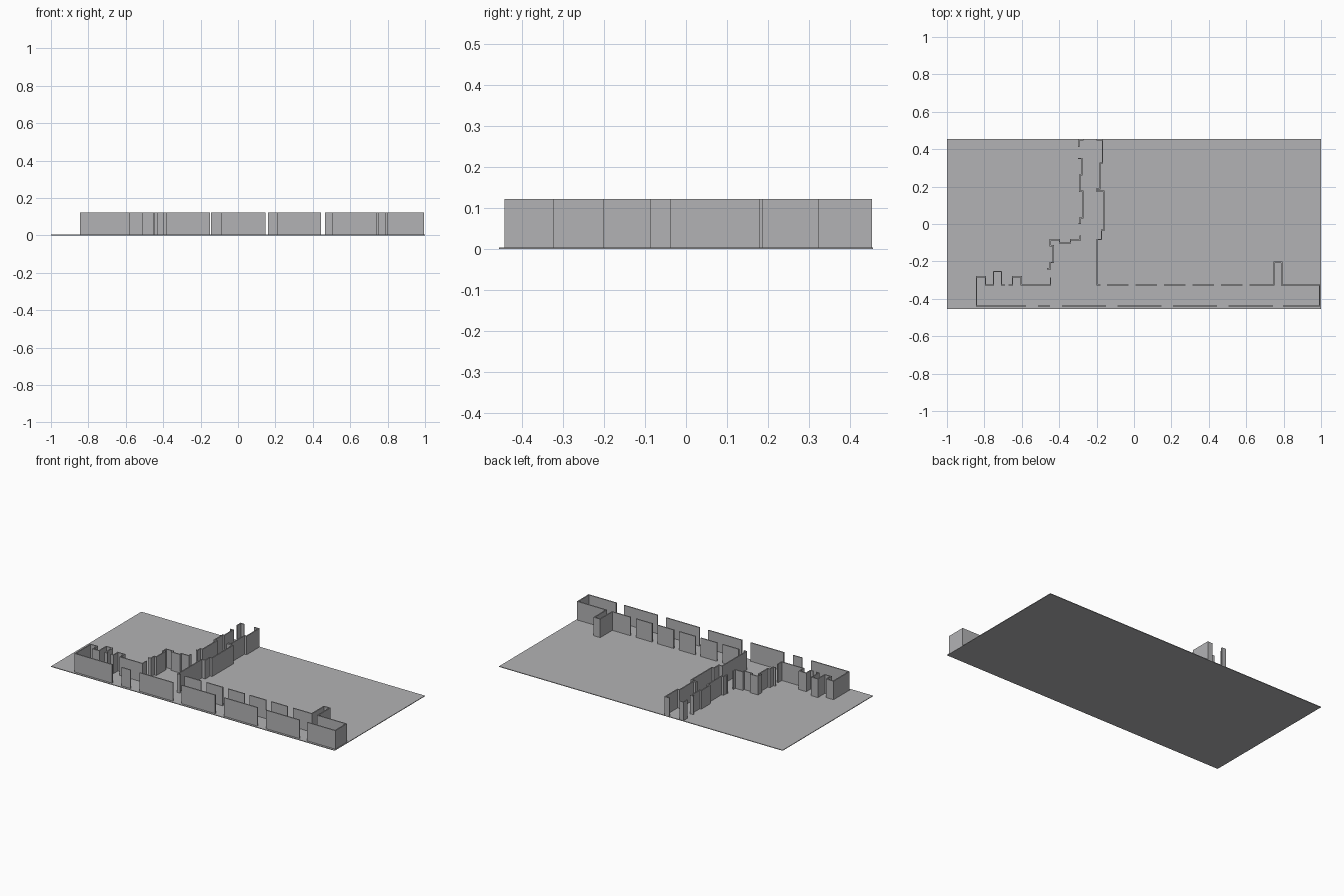
import bpy
import bmesh
from mathutils import Vector

cube = bpy.data.objects.get("Cube")
if cube:
    bpy.data.objects.remove(cube, do_unlink=True)

BASE, TOP, THICK = 0.004, 0.122, 0.007

grey = bpy.data.materials.new("plain_grey")
grey.use_nodes = True
grey.diffuse_color = (0.45, 0.45, 0.46, 1)
grey.node_tree.nodes["Principled BSDF"].inputs["Base Color"].default_value = (0.45, 0.45, 0.46, 1)


def finish(name, bm):
    bmesh.ops.recalc_face_normals(bm, faces=bm.faces)
    mesh = bpy.data.meshes.new(name)
    bm.to_mesh(mesh)
    bm.free()
    mesh.materials.append(grey)
    obj = bpy.data.objects.new(name, mesh)
    bpy.context.collection.objects.link(obj)


def add_wall(bm, path):
    """Thin wall with mitred corners along a path of (x, y) points."""
    pts = [Vector(p) for p in path]
    dirs = [(b - a).normalized() for a, b in zip(pts, pts[1:])]
    normals = [Vector((-d.y, d.x)) for d in dirs]
    rows = []
    for i, p in enumerate(pts):
        n0, n1 = normals[max(i - 1, 0)], normals[min(i, len(normals) - 1)]
        off = (n0 + n1) / (1 + n0.dot(n1)) * THICK / 2
        rows.append([bm.verts.new((*(p + s * off), z))
                     for s, z in ((1, BASE), (1, TOP), (-1, TOP), (-1, BASE))])
    for a, b in zip(rows, rows[1:]):
        for k in range(4):
            m = (k + 1) % 4
            bm.faces.new((a[k], a[m], b[m], b[k]))
    bm.faces.new(rows[0])
    bm.faces.new(rows[-1][::-1])


def walls(name, paths):
    bm = bmesh.new()
    for path in paths:
        add_wall(bm, path)
    finish(name, bm)


# Ground slab
bm = bmesh.new()
bmesh.ops.create_cube(bm, size=1)
bmesh.ops.scale(bm, vec=(2, 0.91, BASE), verts=bm.verts)
bmesh.ops.translate(bm, vec=(0, 0, BASE / 2), verts=bm.verts)
finish("ground_slab", bm)

# Long front wall, broken by regular openings
FRONT, INNER = -0.438, -0.326
spans = [(-0.513, -0.449)]
spans += [(-0.385 + 0.297 * i, -0.149 + 0.297 * i) for i in range(4)]
walls("front_wall", [[(a, FRONT), (b, FRONT)] for a, b in spans])

# Left end with its alcoves
walls("left_end_wall", [
    [(-0.578, FRONT), (-0.842, FRONT), (-0.842, -0.282), (-0.794, -0.282),
     (-0.794, INNER), (-0.751, INNER), (-0.751, -0.254), (-0.708, -0.254),
     (-0.708, INNER), (-0.69, INNER)],
    [(-0.67, INNER), (-0.65, INNER), (-0.65, -0.282), (-0.603, -0.282),
     (-0.603, INNER), (-0.446, INNER), (-0.446, -0.285)],
])

# Right end with its alcove
walls("right_end_wall", [
    [(0.797, FRONT), (0.992, FRONT), (0.992, INNER), (0.79, INNER),
     (0.79, -0.204), (0.749, -0.204), (0.749, INNER), (0.618, INNER)],
])

# Inner wall panels between narrow openings
walls("inner_wall", [
    [(-0.145 + 0.1525 * i, INNER), (-0.03 + 0.1525 * i, INNER)] for i in range(5)
])

# Stepped wall on the left of the side passage
walls("passage_left_wall", [
    [(-0.465, -0.24), (-0.447, -0.24), (-0.447, -0.206), (-0.432, -0.206),
     (-0.432, -0.117), (-0.447, -0.117), (-0.447, -0.085), (-0.398, -0.085),
     (-0.398, -0.1), (-0.34, -0.1), (-0.34, -0.085), (-0.288, -0.085),
     (-0.288, -0.062)],
    [(-0.297, 0.003), (-0.288, 0.003), (-0.288, 0.033), (-0.273, 0.033),
     (-0.273, 0.175), (-0.29, 0.175), (-0.29, 0.262), (-0.28, 0.262),
     (-0.28, 0.35), (-0.3, 0.35)],
    [(-0.296, 0.413), (-0.296, 0.45), (-0.27, 0.45)],
])

# Stepped wall on the right of the side passage
walls("passage_right_wall", [
    [(-0.2, 0.45), (-0.168, 0.45), (-0.168, 0.326), (-0.182, 0.326),
     (-0.182, 0.188), (-0.198, 0.188), (-0.198, 0.175), (-0.16, 0.175),
     (-0.16, -0.034), (-0.174, -0.034), (-0.174, -0.083), (-0.197, -0.083),
     (-0.197, INNER), (-0.178, INNER)],
])
